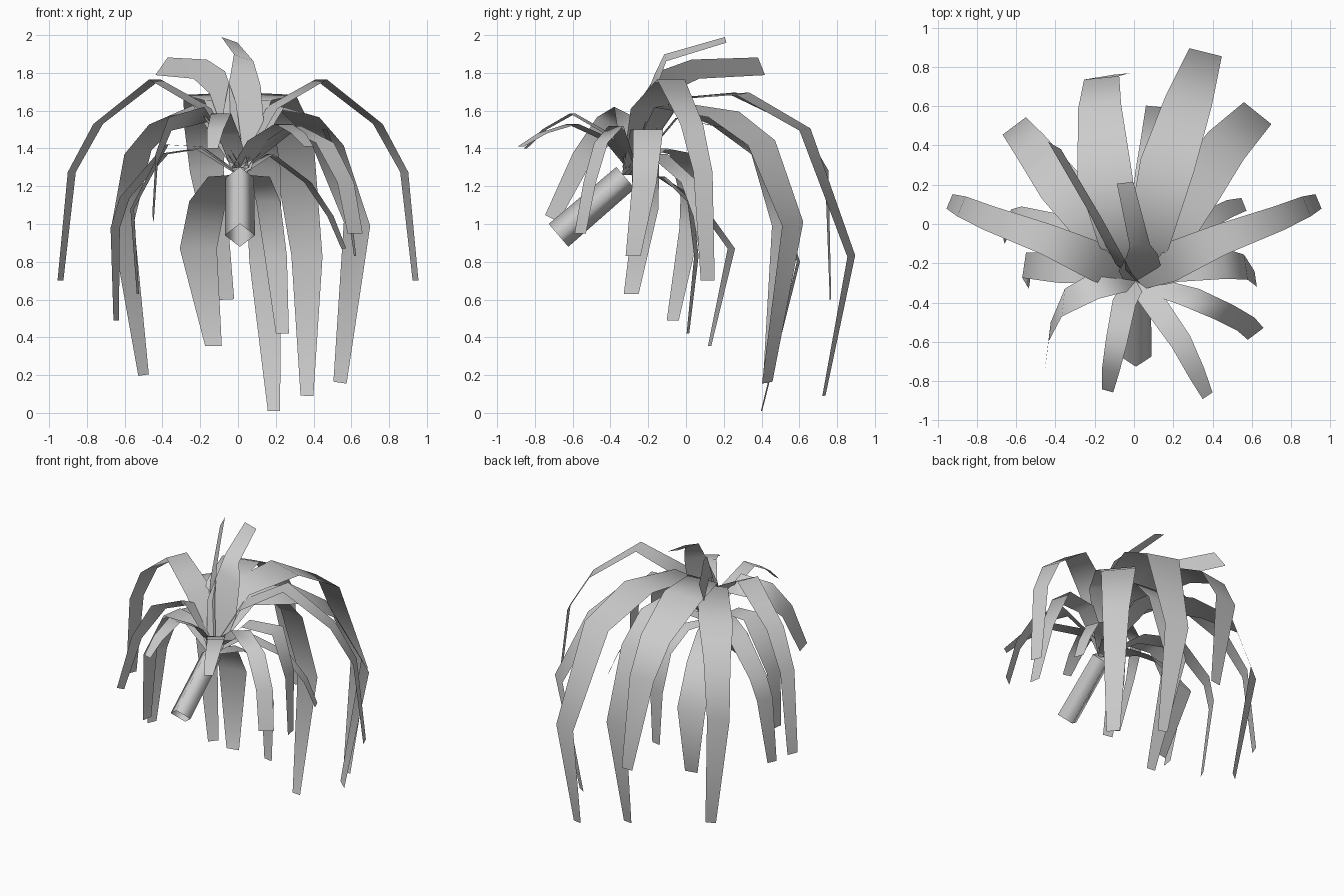
import bpy, bmesh
from mathutils import Vector, Matrix


def finish(name, bm):
    me = bpy.data.meshes.new(name)
    bm.to_mesh(me)
    bm.free()
    for p in me.polygons:
        p.use_smooth = True
    ob = bpy.data.objects.new(name, me)
    bpy.context.collection.objects.link(ob)


def leaf(name, path, widths, side=None):
    """Flat drooping ribbon along a path of centre points."""
    pts = [Vector(p) for p in path]
    if side is None:
        d = pts[-2] - pts[0]
        side = (-d.y, d.x, 0)
    s = Vector(side).normalized()
    bm = bmesh.new()
    prev = None
    for p, w in zip(pts, widths):
        row = [bm.verts.new(p - s * w / 2), bm.verts.new(p + s * w / 2)]
        if prev:
            bm.faces.new((prev[0], row[0], row[1], prev[1]))
        prev = row
    finish(name, bm)


# stem: four-sided tilted tube
a, b = Vector((0.01, -0.675, 0.94)), Vector((0.01, -0.32, 1.245))
bm = bmesh.new()
bmesh.ops.create_cone(bm, segments=4, cap_ends=False, radius1=0.08,
                      radius2=0.075, depth=(b - a).length)
up = (b - a).normalized()
xa = Vector((1, 0, 0))
ya = up.cross(xa)
rot = Matrix((xa, ya, up)).transposed().to_4x4()
bm.transform(Matrix.Translation((a + b) / 2) @ rot)
finish("stem", bm)

U = (0.01, -0.29, 1.30)   # base of the upper crown
L = (0.01, -0.30, 1.26)   # base of the lower crown
MID = (0.08, 0.13, 0.16, 0.13, 0.08)
SMALL = (0.10, 0.12, 0.11, 0.09, 0.06)

# long side leaves, mirrored
for n, s in (("left", -1), ("right", 1)):
    leaf("side_leaf_" + n, [U, (s * .17, -.2, 1.61), (s * .44, -.08, 1.765),
         (s * .74, .03, 1.53), (s * .88, .09, 1.275), (s * .94, .115, .70)],
         (.1, .2, .16, .13, .11, .08), (-.42 * s, 1, 0))

# large back canopy leaves
leaf("back_leaf_right", [U, (.07, -.1, 1.66), (.17, .3, 1.69), (.28, .63, 1.5),
     (.365, .875, .83), (.365, .73, .09)], (.1, .22, .28, .24, .17, .07), (1, -.25, -.05))
leaf("back_leaf_far_right", [U, (.16, -.1, 1.63), (.33, .2, 1.58), (.47, .4, 1.43),
     (.63, .565, 1.0), (.54, .43, .16)], (.1, .22, .26, .23, .18, .09), (1, -.8, -.15))
leaf("back_leaf_left", [U, (-.07, -.1, 1.66), (-.15, .25, 1.69), (-.175, .6, 1.52),
     (-.165, .745, 1.28), (-.06, .765, .6)], (.1, .22, .28, .22, .18, .08), (1, .1, .05))
leaf("back_leaf_far_left", [U, (-.16, -.08, 1.64), (-.38, .2, 1.54), (-.53, .4, 1.38),
     (-.61, .5, 1.0), (-.5, .43, .2)], (.1, .2, .23, .18, .15, .07), (1, .75, .15))

# upright crown leaves
leaf("upright_leaf_centre", [U, (.03, -.23, 1.56), (.04, -.16, 1.76),
     (.03, -.11, 1.88), (-.045, .21, 1.975)], (.12, .23, .17, .11, .09), (1, .1, -.35))
leaf("upright_leaf_left", [U, (-.05, -.23, 1.58), (-.11, -.12, 1.75),
     (-.2, .05, 1.82), (-.405, .4, 1.835)], (.08, .15, .15, .13, .12), (.07, -.04, .1))

# front leaves arching forward
leaf("front_leaf_left", [U, (-.05, -.4, 1.47), (-.09, -.6, 1.585),
     (-.12, -.75, 1.5), (-.135, -.85, 1.4)], SMALL)
leaf("front_leaf_right", [U, (.1, -.4, 1.44), (.24, -.6, 1.53),
     (.32, -.76, 1.48), (.375, -.875, 1.41)], SMALL)
leaf("front_leaf_far_left", [U, (-.17, -.3, 1.58), (-.36, -.4, 1.53),
     (-.43, -.55, 1.35), (-.45, -.71, 1.03)], (.1, .18, .16, .11, .08), (0.1, .9, -.45))
leaf("front_leaf_far_right", [U, (.28, -.37, 1.52), (.46, -.45, 1.43),
     (.57, -.51, 1.22), (.62, -.56, .95)], (.1, .13, .12, .11, .1), (.8, .6, 0))

# lower side leaves
leaf("low_leaf_left_front", [L, (-.2, -.24, 1.41), (-.38, -.22, 1.42),
     (-.56, -.21, 1.08), (-.53, -.29, .63)], MID, (.15, 1, 0))
leaf("low_leaf_right_front", [L, (.22, -.23, 1.5), (.46, -.2, 1.5),
     (.57, -.22, 1.22), (.62, -.28, .83)], MID, (-.15, 1, 0))
leaf("low_leaf_left", [L, (-.2, -.16, 1.4), (-.4, -.02, 1.37), (-.6, .03, 1.14),
     (-.65, .02, .98), (-.645, -.07, .49)], (.07, .13, .15, .13, .12, .07), (-.45, -1, 0))
leaf("low_leaf_right", [L, (.17, -.15, 1.37), (.37, .02, 1.22),
     (.49, .08, 1.04), (.56, .1, .87)], (.08, .11, .1, .09, .07), (-.4, 1, 0))

# lower back leaves
leaf("low_back_leaf_middle", [L, (.05, -.05, 1.56), (.1, .25, 1.5), (.13, .43, 1.3),
     (.145, .595, .8), (.19, .4, .01)], (.08, .14, .19, .19, .17, .065), (1, -.1, 0))
leaf("low_back_leaf_left", [L, (-.08, -.14, 1.25), (-.16, .06, 1.12),
     (-.21, .24, .87), (-.13, .125, .355)], (.09, .16, .2, .2, .09), (1, .2, 0))
leaf("low_back_leaf_right", [L, (.11, -.12, 1.25), (.16, .02, 1.12),
     (.2, .055, .83), (.235, .01, .42)], (.08, .12, .13, .12, .07), (1, -.2, 0))
